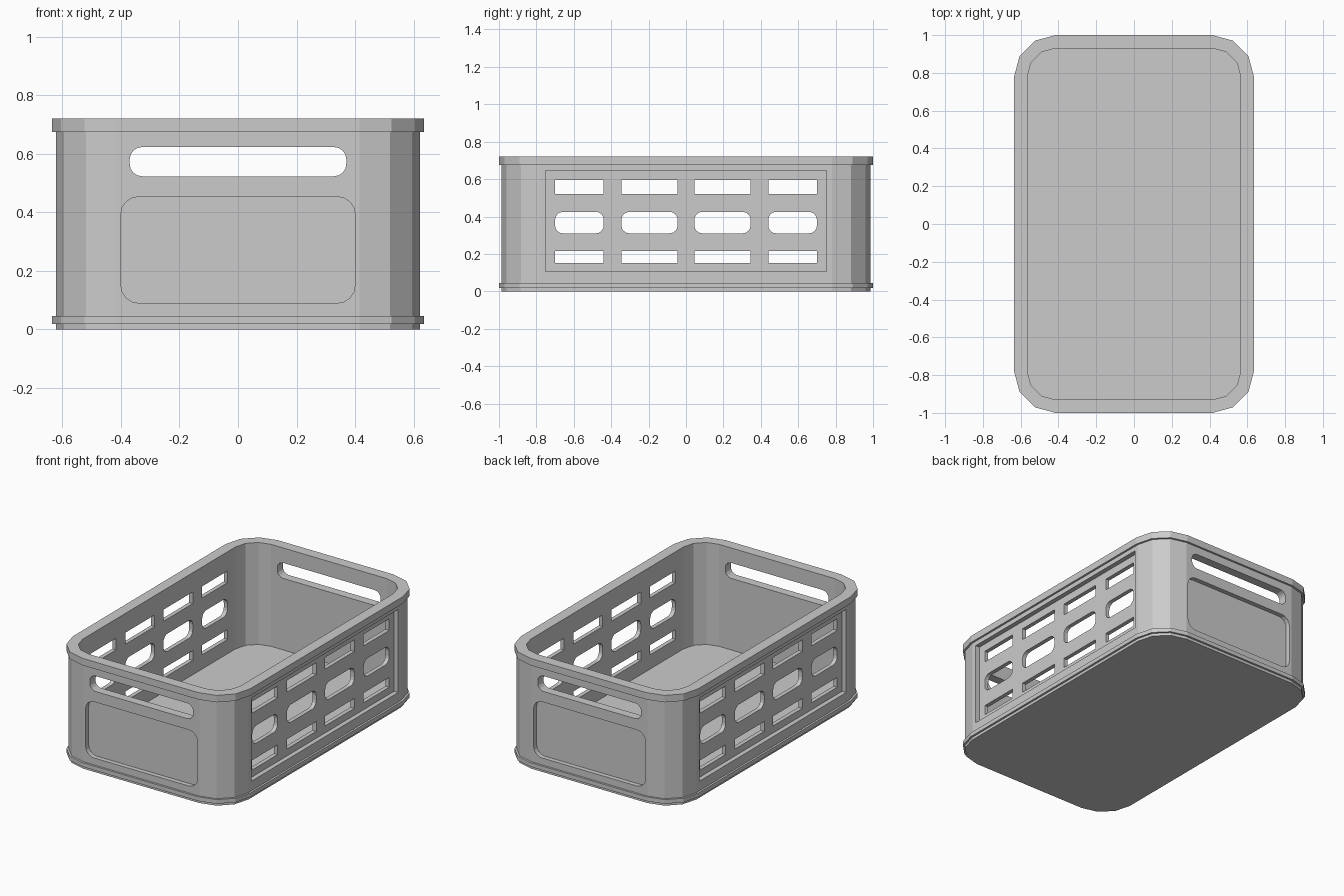
import bpy, bmesh
from math import sin, cos, pi

if "Cube" in bpy.data.objects:
    bpy.data.objects.remove(bpy.data.objects["Cube"])

CX, CY = 0.415, 0.78          # corner arc centres shared by all outlines


def rounded(hw, hh, r, seg):
    """Counter-clockwise rounded rectangle outline (2D)."""
    if r <= 0:
        return [(hw, hh), (-hw, hh), (-hw, -hh), (hw, -hh)]
    pts = []
    for q, (sx, sy) in enumerate([(1, 1), (-1, 1), (-1, -1), (1, -1)]):
        for i in range(seg + 1):
            a = (q + i / seg) * pi / 2
            pts.append((sx * (hw - r) + r * cos(a), sy * (hh - r) + r * sin(a)))
    return pts


def to_object(name, bm):
    bmesh.ops.recalc_face_normals(bm, faces=bm.faces)
    me = bpy.data.meshes.new(name)
    bm.to_mesh(me)
    bm.free()
    ob = bpy.data.objects.new(name, me)
    bpy.context.collection.objects.link(ob)
    return ob


def loft(name, profile, closed):
    """Sweep (radius, z) profile around the rounded plan outline."""
    bm = bmesh.new()
    rings = [[bm.verts.new((x, y, z)) for x, y in rounded(CX + r, CY + r, r, 3)]
             for r, z in profile]
    n = len(rings[0])
    pairs = list(zip(rings, rings[1:]))
    if closed:
        pairs.append((rings[-1], rings[0]))
    else:
        bm.faces.new(rings[0])
        bm.faces.new(rings[-1])
    for a, b in pairs:
        for i in range(n):
            j = (i + 1) % n
            bm.faces.new((a[i], a[j], b[j], b[i]))
    return to_object(name, bm)


def add_cut(bm, axis, u, z, depth, r=0.0, seg=4):
    """Add a rounded block spanning ranges u, z and depth along the axis."""
    uc, zc = sum(u) / 2, sum(z) / 2
    outline = rounded((u[1] - u[0]) / 2, (z[1] - z[0]) / 2, r, seg)
    rings = []
    for d in depth:
        rings.append([bm.verts.new((d, uc + p, zc + q) if axis == 'x'
                                   else (uc + p, d, zc + q)) for p, q in outline])
    a, b = rings
    bm.faces.new(a)
    bm.faces.new(b)
    for i in range(len(a)):
        j = (i + 1) % len(a)
        bm.faces.new((a[i], a[j], b[j], b[i]))


def cut(target, bm):
    cutter = to_object("cutter", bm)
    cutter.hide_render = True
    mod = target.modifiers.new("cut", 'BOOLEAN')
    mod.operation, mod.solver, mod.object = 'DIFFERENCE', 'EXACT', cutter
    bpy.context.view_layer.objects.active = target
    bpy.ops.object.modifier_apply(modifier=mod.name)
    bpy.data.objects.remove(cutter)


# Tub: outer wall, top edge, inner wall and floor
body = loft("basket_body", [(0.207, 0), (0.207, 0.72), (0.15, 0.72), (0.15, 0.06)], False)

# Ventilation slots through both long sides
bm = bmesh.new()
for u in [(-0.70, -0.44), (-0.345, -0.045), (0.045, 0.345), (0.44, 0.70)]:
    for z, r in [((0.152, 0.215), 0), ((0.31, 0.425), 0.042), ((0.52, 0.595), 0)]:
        add_cut(bm, 'x', u, z, (-1, 1), r)
cut(body, bm)

# Handle openings through both short ends
bm = bmesh.new()
add_cut(bm, 'y', (-0.37, 0.37), (0.523, 0.623), (-1.5, 1.5), 0.042)
cut(body, bm)

# Shallow recessed panels on all four sides
DEPTH = 0.03
bm = bmesh.new()
for s in (-1, 1):
    add_cut(bm, 'x', (-0.75, 0.75), (0.107, 0.645), (s * (CX + 0.207 - DEPTH), s * 0.8))
    add_cut(bm, 'y', (-0.4, 0.4), (0.09, 0.453), (s * (CY + 0.207 - DEPTH), s * 1.2), 0.06)
cut(body, bm)

# Projecting bands around the top and the foot
for name, z0, z1 in [("top_rim", 0.675, 0.72), ("base_band", 0.018, 0.045)]:
    loft(name, [(0.207, z0), (0.22, z0), (0.22, z1), (0.207, z1)], True)
